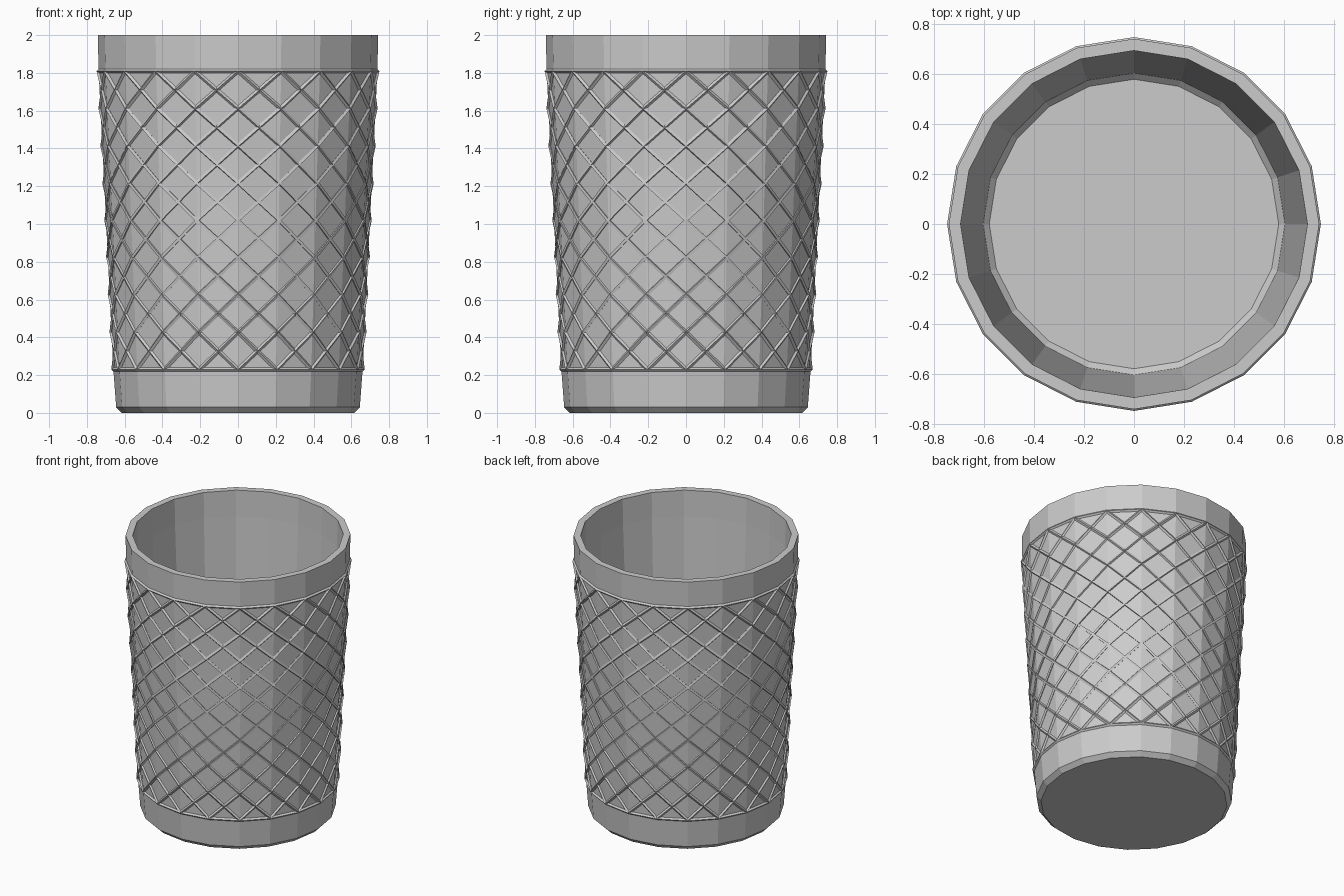
import bpy
import bmesh
from math import sin, cos, radians
from mathutils import Vector

if "Cube" in bpy.data.objects:
    bpy.data.objects.remove(bpy.data.objects["Cube"])

SIDES = 20
ROWS = 8
STEP = 360 / SIDES
LOW, HIGH = 0.23, 1.81        # height range of the lattice
R_LOW, R_HIGH = 0.66, 0.738   # wall radius at those heights
WIRE = 0.011

grey = bpy.data.materials.new("light_grey")
grey.use_nodes = True
colour = (0.6, 0.6, 0.6, 1)
grey.diffuse_color = colour
grey.node_tree.nodes["Principled BSDF"].inputs["Base Color"].default_value = colour


def add_mesh(name, bm):
    mesh = bpy.data.meshes.new(name)
    bm.normal_update()
    bm.to_mesh(mesh)
    bm.free()
    mesh.materials.append(grey)
    obj = bpy.data.objects.new(name, mesh)
    bpy.context.collection.objects.link(obj)
    return obj


def ring_point(radius, index, z):
    a = radians(STEP * index)
    return Vector((radius * cos(a), radius * sin(a), z))


def lathe(name, profile):
    """Sweep a (radius, height) profile and cap both ends."""
    bm = bmesh.new()
    rings = [[bm.verts.new(ring_point(r, i, z)) for i in range(SIDES)]
             for r, z in profile]
    for a, b in zip(rings, rings[1:]):
        for i in range(SIDES):
            j = (i + 1) % SIDES
            bm.faces.new((a[i], a[j], b[j], b[i]))
    bm.faces.new(rings[0][::-1])
    bm.faces.new(rings[-1])
    return add_mesh(name, bm)


def wires(name, paths, closed=False):
    """Thin square rods following straight segments."""
    curve = bpy.data.curves.new(name, "CURVE")
    curve.dimensions = "3D"
    curve.bevel_depth = WIRE
    curve.bevel_resolution = 0
    curve.materials.append(grey)
    for path in paths:
        spline = curve.splines.new("POLY")
        spline.points.add(len(path) - 1)
        for point, co in zip(spline.points, path):
            point.co = (*co, 1)
        spline.use_cyclic_u = closed
        spline.use_smooth = False
    obj = bpy.data.objects.new(name, curve)
    bpy.context.collection.objects.link(obj)
    return obj


# Cup: bevelled foot, tapered wall, straight rim, hollow inside
lathe("cup_body", [
    (0.615, 0), (0.645, 0.03), (R_LOW, LOW), (R_HIGH, HIGH), (0.742, 2),
    (0.695, 2), (0.69, HIGH), (0.605, 0.07), (0.58, 0.045)])

# Crossing diagonal strands
strands = []
for turn in (1, -1):
    for start in range(SIDES):
        path = []
        for row in range(ROWS + 1):
            t = row / ROWS
            path.append(ring_point(R_LOW + (R_HIGH - R_LOW) * t,
                                   start + turn * row, LOW + (HIGH - LOW) * t))
        strands.append(path)
wires("diamond_lattice", strands)

# Rings that close the lattice above and below
wires("lattice_end_rings",
      [[ring_point(r, i, z) for i in range(SIDES)]
       for r, z in ((R_LOW, LOW), (R_HIGH, HIGH))], closed=True)
